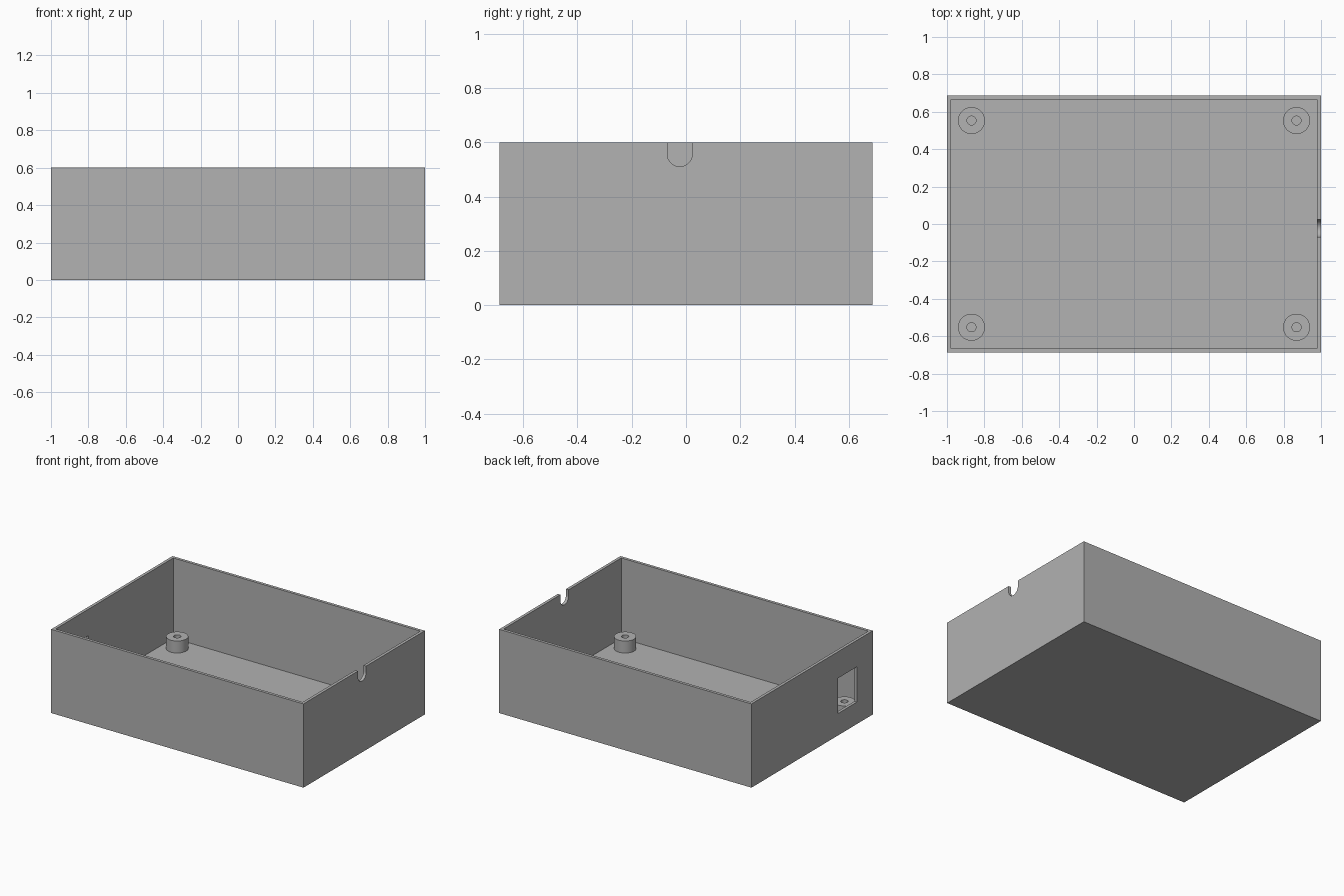
import bpy
import bmesh
import math
from mathutils import Matrix, Vector

if "Cube" in bpy.data.objects:
    bpy.data.objects.remove(bpy.data.objects["Cube"], do_unlink=True)

HALF_X, HALF_Y, HEIGHT = 1.0, 0.687, 0.6
WALL, FLOOR = 0.021, 0.025
BOSS_TOP, BOSS_R, HOLE_R = 0.111, 0.072, 0.024

grey = bpy.data.materials.new("matte grey")
grey.use_nodes = True
colour = (0.445, 0.445, 0.445, 1)
grey.diffuse_color = colour
grey.node_tree.nodes["Principled BSDF"].inputs["Base Color"].default_value = colour


def finish(name, bm):
    mesh = bpy.data.meshes.new(name)
    bm.to_mesh(mesh)
    bm.free()
    mesh.materials.append(grey)
    obj = bpy.data.objects.new(name, mesh)
    bpy.context.collection.objects.link(obj)
    return obj


def box(name, low, high):
    low, high = Vector(low), Vector(high)
    bm = bmesh.new()
    bmesh.ops.create_cube(bm, size=1, matrix=Matrix.Translation((low + high) / 2)
                          @ Matrix.Diagonal((*(high - low), 1)))
    return finish(name, bm)


def cut(target, cutter):
    mod = target.modifiers.new("cut", 'BOOLEAN')
    mod.operation, mod.solver, mod.object = 'DIFFERENCE', 'EXACT', cutter
    bpy.context.view_layer.objects.active = target
    bpy.ops.object.modifier_apply(modifier=mod.name)
    bpy.data.objects.remove(cutter, do_unlink=True)


def smooth(obj):
    bpy.ops.object.select_all(action='DESELECT')
    obj.select_set(True)
    bpy.context.view_layer.objects.active = obj
    bpy.ops.object.shade_smooth_by_angle(angle=math.radians(30))


# Open tray
tray = box("enclosure_tray", (-HALF_X, -HALF_Y, 0), (HALF_X, HALF_Y, HEIGHT))
cut(tray, box("cavity_cutter", (WALL - HALF_X, WALL - HALF_Y, FLOOR),
              (HALF_X - WALL, HALF_Y - WALL, 1)))

# Rectangular port through one end wall
cut(tray, box("port_cutter", (-1.1, -0.507, 0.157), (-0.9, -0.293, 0.41)))

# Round-bottomed cable notch in the other end wall
bm = bmesh.new()
mid_y, mid_z, radius = -0.023, 0.557, 0.046
outline = [(mid_y - radius, 0.7)]
for i in range(25):
    a = math.pi * (1 + i / 24)
    outline.append((mid_y + radius * math.cos(a), mid_z + radius * math.sin(a)))
outline.append((mid_y + radius, 0.7))
face = bm.faces.new([bm.verts.new((0.9, y, z)) for y, z in outline])
extruded = bmesh.ops.extrude_face_region(bm, geom=[face])["geom"]
bmesh.ops.translate(bm, vec=(0.2, 0, 0),
                    verts=[v for v in extruded if isinstance(v, bmesh.types.BMVert)])
bmesh.ops.recalc_face_normals(bm, faces=bm.faces)
cut(tray, finish("notch_cutter", bm))
smooth(tray)


# Hollow screw bosses, lathed from a tube profile
def screw_boss(name, x, y):
    bm = bmesh.new()
    profile = [(BOSS_R, FLOOR), (BOSS_R, BOSS_TOP), (HOLE_R, BOSS_TOP), (HOLE_R, FLOOR)]
    verts = [bm.verts.new((r, 0, z)) for r, z in profile]
    edges = [bm.edges.new(pair) for pair in zip(verts, verts[1:])]
    bmesh.ops.spin(bm, geom=verts + edges, cent=(0, 0, 0), axis=(0, 0, 1),
                   angle=math.tau, steps=40, use_duplicate=False)
    bmesh.ops.remove_doubles(bm, verts=bm.verts, dist=0.0001)
    bmesh.ops.recalc_face_normals(bm, faces=bm.faces)
    # Normals point outward from the tube wall
    top = next(f for f in bm.faces if abs(f.normal.z) > 0.9)
    if top.normal.z < 0:
        bmesh.ops.reverse_faces(bm, faces=bm.faces)
    bmesh.ops.translate(bm, vec=(x, y, 0), verts=bm.verts)
    smooth(finish(name, bm))


for end, x in (("right", -0.869), ("left", 0.869)):
    for side, y in (("front", -0.552), ("back", 0.553)):
        screw_boss(f"{side}_{end}_screw_boss", x, y)
